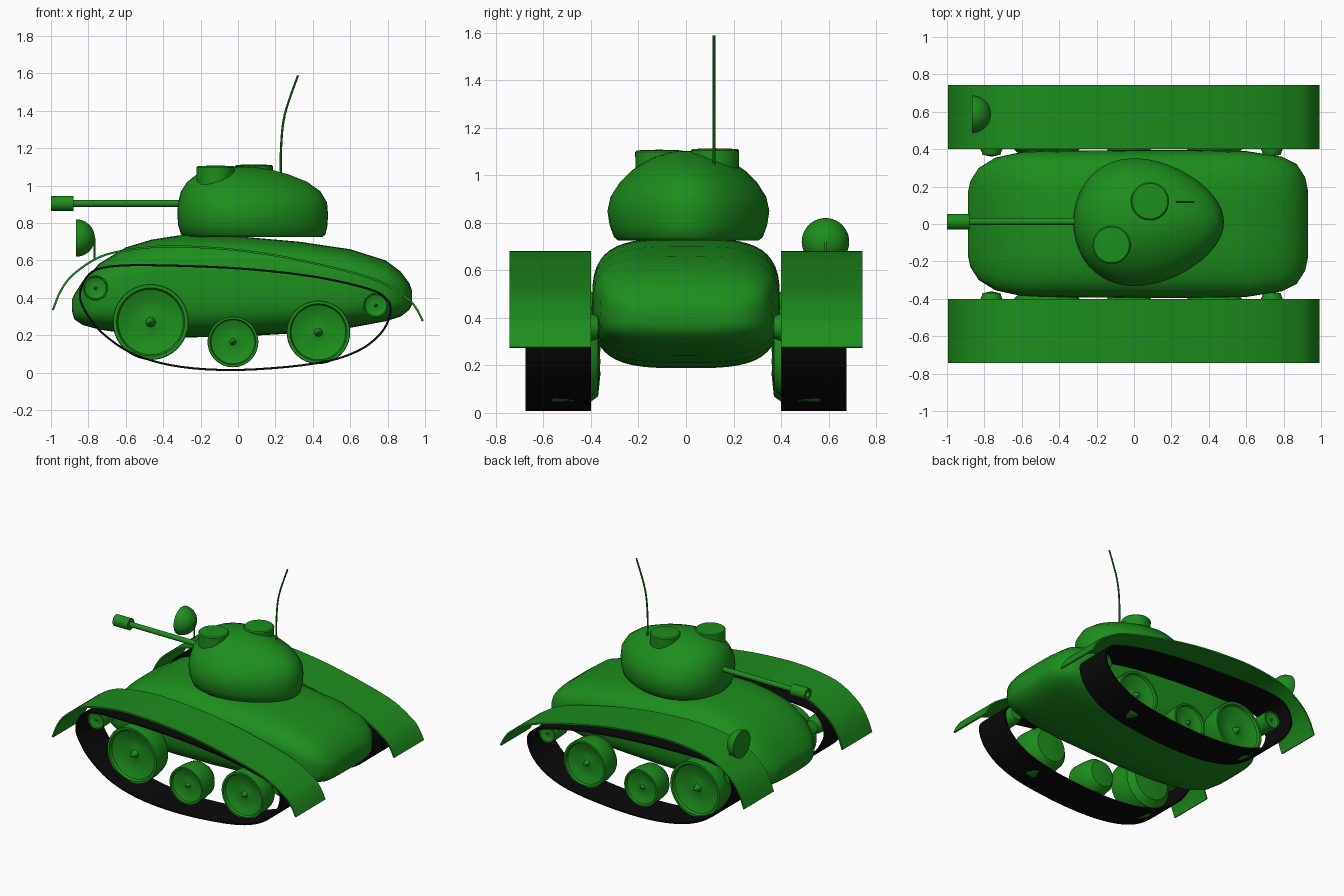
import bpy, bmesh
from math import sin, cos, pi, radians, copysign
from mathutils import Vector

if "Cube" in bpy.data.objects:
    bpy.data.objects.remove(bpy.data.objects["Cube"])


def material(name, rgb):
    m = bpy.data.materials.new(name)
    m.diffuse_color = (*rgb, 1)
    m.use_nodes = True
    m.node_tree.nodes["Principled BSDF"].inputs["Base Color"].default_value = m.diffuse_color
    return m


GREEN = material("green_paint", (0.012, 0.27, 0.012))
BLACK = material("black_rubber", (0.003, 0.003, 0.003))


def finish(name, bm, mat=GREEN, angle=35, mirror=False):
    bmesh.ops.recalc_face_normals(bm, faces=bm.faces)
    me = bpy.data.meshes.new(name)
    bm.to_mesh(me)
    bm.free()
    me.shade_smooth()
    me.set_sharp_from_angle(angle=radians(angle))
    me.materials.append(mat)
    ob = bpy.data.objects.new(name, me)
    bpy.context.collection.objects.link(ob)
    if mirror:
        mod = ob.modifiers.new("both_sides", 'MIRROR')
        mod.use_axis = (False, True, False)
        mod.use_mirror_merge = False
    return ob


def loft(name, rings, **kw):
    """Skin a list of point rings and cap both ends."""
    bm = bmesh.new()
    vs = [[bm.verts.new(p) for p in r] for r in rings]
    n = len(rings[0])
    for a, b in zip(vs, vs[1:]):
        for i in range(n):
            bm.faces.new((a[i], a[(i + 1) % n], b[(i + 1) % n], b[i]))
    bm.faces.new(vs[0])
    bm.faces.new(vs[-1])
    return finish(name, bm, **kw)


def lathe(name, centre, axis, profile, n=40, **kw):
    """Revolve (radius, height) pairs about x, y or z through centre."""
    def point(r, h, t):
        c, s = r * cos(t), r * sin(t)
        return Vector(centre) + Vector({'x': (h, c, s), 'y': (c, h, s), 'z': (c, s, h)}[axis])
    return loft(name, [[point(max(r, 0.0005), h, 2 * pi * i / n) for i in range(n)]
                       for r, h in profile], **kw)


def spline(pts, closed, k=5):
    """Catmull-Rom curve through 2D points."""
    n, out = len(pts), []
    P = [Vector(p) for p in pts]
    get = (lambda i: P[i % n]) if closed else (lambda i: P[min(max(i, 0), n - 1)])
    for i in range(n if closed else n - 1):
        a, b, c, d = (get(i + j) for j in (-1, 0, 1, 2))
        for s in range(k):
            t = s / k
            out.append(0.5 * (2 * b + (c - a) * t + (2 * a - 5 * b + 4 * c - d) * t * t
                              + (3 * b - a - 3 * c + d) * t ** 3))
    return out if closed else out + [P[-1]]


def band(name, pts, y0, y1, closed, thick, **kw):
    """Thin sheet following an x-z path, extruded along y, on both sides."""
    bm = bmesh.new()
    pairs = [[bm.verts.new((p.x, y, p.y)) for y in (y0, y1)] for p in spline(pts, closed)]
    for a, b in zip(pairs, pairs[1:] + (pairs[:1] if closed else [])):
        bm.faces.new((a[0], a[1], b[1], b[0]))
    bmesh.ops.recalc_face_normals(bm, faces=bm.faces)
    bmesh.ops.solidify(bm, geom=bm.faces[:], thickness=thick)
    return finish(name, bm, mirror=True, **kw)


# Hull: rounded-box sections along x (x, bottom, top, half width)
def hull_ring(x, zb, zt, w, n=48, e=2 / 3.4):
    sp = lambda v: copysign(abs(v) ** e, v)
    return [(x, w * sp(cos(2 * pi * i / n)),
             (zb + zt) / 2 + (zt - zb) / 2 * sp(sin(2 * pi * i / n))) for i in range(n)]


loft("hull", [hull_ring(*s) for s in (
    (-.888, .33, .39, .17), (-.875, .285, .42, .23), (-.83, .255, .49, .30),
    (-.74, .23, .585, .355), (-.6, .21, .67, .385), (-.46, .195, .712, .391),
    (-.31, .188, .735, .393), (0, .193, .729, .395), (.33, .212, .70, .395),
    (.6, .24, .66, .39), (.79, .275, .60, .36), (.87, .30, .54, .32),
    (.915, .335, .48, .25), (.93, .365, .44, .18))], angle=60)


# Turret: egg-shaped sections going up (z, x min, x max, half width)
def egg(z, x0, x1, w, n=48):
    return [((x0 + x1) / 2 + (x1 - x0) / 2 * cos(t), 0.01 + w * sin(t) * (1 - .2 * cos(t)), z)
            for t in (2 * pi * i / n for i in range(n))]


loft("turret", [egg(*s) for s in (
    (.725, -.28, .45, .29), (.74, -.305, .468, .308), (.79, -.32, .479, .326),
    (.85, -.325, .481, .335), (.91, -.32, .476, .322), (.97, -.305, .44, .284),
    (1.02, -.272, .37, .235), (1.06, -.22, .27, .175), (1.085, -.15, .18, .12),
    (1.10, -.07, .09, .06), (1.103, -.01, .02, .01))], angle=60)

# Hatches
for name, x, y, z0, z1 in (("front_hatch", -.12, -.112, .99, 1.108),
                           ("rear_hatch", .085, .122, 1.03, 1.114)):
    lathe(name, (x, y, 0), 'z', [(.1, z0), (.102, z1 - .01), (.095, z1 - .003), (.0, z1)])

# Gun barrel and hollow muzzle
lathe("gun_barrel", (0, .012, .905), 'x', [(.018, -.9), (.018, -.25)], n=24)
lathe("gun_muzzle", (0, .012, .905), 'x',
      [(.021, -.91), (.021, -1), (.041, -1), (.041, -.88), (.017, -.88)], n=32)

# Whip antenna
path = spline([(.23, 1.03), (.23, 1.2), (.25, 1.38), (.32, 1.588)], False)
loft("antenna", [[(p.x + .006 * cos(i * pi / 4), .118 + .006 * sin(i * pi / 4), p.y)
                  for i in range(8)] for p in path])

# Headlamp on one fender, with its stalk
lathe("headlamp", (-.865, .587, .72), 'x',
      [(0, 0)] + [(.1 * cos(i * pi / 20), .1 * sin(i * pi / 20)) for i in range(11)])
lathe("headlamp_stalk", (-.768, .587, 0), 'z', [(.005, .61), (.005, .72)], n=12)

# Fenders
band("fenders", [(-.995, .337), (-.955, .435), (-.89, .524), (-.765, .612), (-.64, .653),
                 (-.45, .678), (-.257, .679), (.03, .657), (.33, .607), (.706, .513),
                 (.893, .413), (.955, .35), (.993, .278)], .4, .742, False, .011)

# Tracks
band("tracks", [(-.85, .42), (-.8, .53), (-.69, .572), (-.45, .58), (0, .563), (.4, .52),
                (.7, .453), (.8, .395), (.82, .32), (.77, .21), (.64, .11), (.42, .045),
                (.03, .01), (-.3, .025), (-.55, .09), (-.72, .2), (-.815, .315)],
     .4, .675, True, .011, mat=BLACK)

# Road wheels and rollers: dished face with a pointed hub
for name, x, z, r in (("front_wheel", -.467, .271, .203), ("middle_wheel", -.027, .165, .136),
                      ("rear_wheel", .43, .216, .17), ("front_roller", -.762, .453, .067),
                      ("rear_roller", .737, .36, .067)):
    d = .2 * r
    lathe(name, (x, 0, z), 'y',
          [(0, .36), (.7 * r, .37), (.92 * r, .41), (.98 * r, .47), (r, .555), (.985 * r, .565),
           (.9 * r, .565), (.86 * r, .56 - .3 * d), (.6 * r, .56 - .8 * d), (.3 * r, .56 - d),
           (.13 * r, .56 - .8 * d), (0, .565 + .4 * d)], mirror=True)
